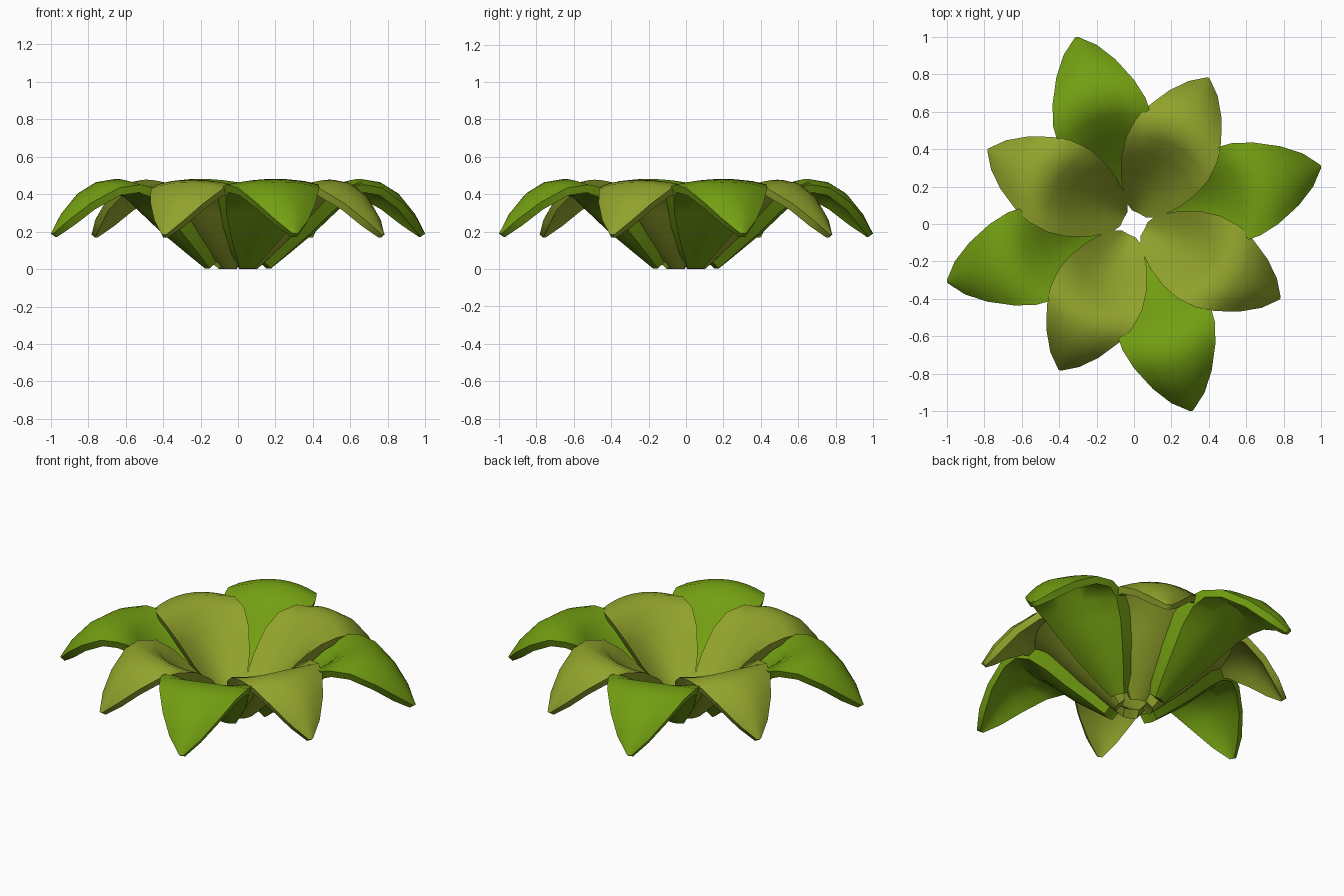
import bpy, math
from math import cos, sin, radians

if "Cube" in bpy.data.objects:
    bpy.data.objects.remove(bpy.data.objects["Cube"])

# Rows along one leaf: (mid radius, mid z, edge radius, edge half width, edge z)
TOP = [(.062, .035, .06, .042, .035), (.165, .11, .09, .10, .105),
       (.285, .225, .19, .175, .235), (.385, .333, .288, .222, .352),
       (.47, .425, .39, .248, .424), (.55, .478, .50, .246, .447),
       (.64, .462, .60, .217, .43), (.73, .405, .72, .157, .35),
       (.815, .30, .812, .088, .26), (.877, .185, .870, .014, .185)]
BOTTOM = [(.105, 0, .095, .04, 0), (.20, .085, .17, .09, .085),
          (.315, .19, .265, .148, .19), (.415, .295, .35, .195, .295),
          (.49, .38, .43, .225, .375), (.555, .435, .505, .235, .405),
          (.625, .422, .59, .207, .39), (.705, .37, .70, .148, .315),
          (.78, .275, .783, .08, .23), (.85, .168, .85, .014, .168)]
COLS = 8


def material(name, color):
    m = bpy.data.materials.new(name)
    m.diffuse_color = color
    m.use_nodes = True
    m.node_tree.nodes["Principled BSDF"].inputs["Base Color"].default_value = m.diffuse_color
    return m


def leaf(name, angle, mat, stretch=1.0, shift=0.0, widen=1.0, lift=0.0):
    verts, faces = [], []
    a = radians(angle)
    for mr, mz, er, w, ez in TOP + BOTTOM:
        for c in range(COLS + 1):
            t = 2 * c / COLS - 1
            k = t * t
            r = (mr + (er - mr) * k) * stretch + shift
            s = w * t * widen
            z = mz + (ez - mz) * k + lift
            verts.append((r * cos(a) - s * sin(a), r * sin(a) + s * cos(a), z))
    n, rows = COLS + 1, len(TOP)
    low = n * rows
    # upper and lower skins
    for i in range(rows - 1):
        for c in range(COLS):
            p = i * n + c
            faces.append((p, p + n, p + n + 1, p + 1))
            q = p + low
            faces.append((q, q + 1, q + n + 1, q + n))
    # rim around the outline
    loop = [c for c in range(n)]
    loop += [i * n + COLS for i in range(1, rows)]
    loop += [(rows - 1) * n + c for c in range(COLS - 1, -1, -1)]
    loop += [i * n for i in range(rows - 2, 0, -1)]
    for p, q in zip(loop, loop[1:] + loop[:1]):
        faces.append((p, q, q + low, p + low))
    me = bpy.data.meshes.new(name)
    me.from_pydata(verts, [], faces)
    me.materials.append(mat)
    ob = bpy.data.objects.new(name, me)
    bpy.context.collection.objects.link(ob)
    bpy.ops.object.select_all(action='DESELECT')
    ob.select_set(True)
    bpy.context.view_layer.objects.active = ob
    bpy.ops.object.shade_smooth_by_angle(angle=radians(45))


olive = material("olive", (.285, .365, .025, 1))
green = material("green", (.17, .345, .006, 1))

# Four inner leaves and four longer outer leaves, alternating
for q in range(4):
    leaf(f"inner_leaf_{q + 1}", 63 + 90 * q, olive)
    leaf(f"outer_leaf_{q + 1}", 17.2 + 90 * q, green, 1.12, .064, 1.05, .004)
